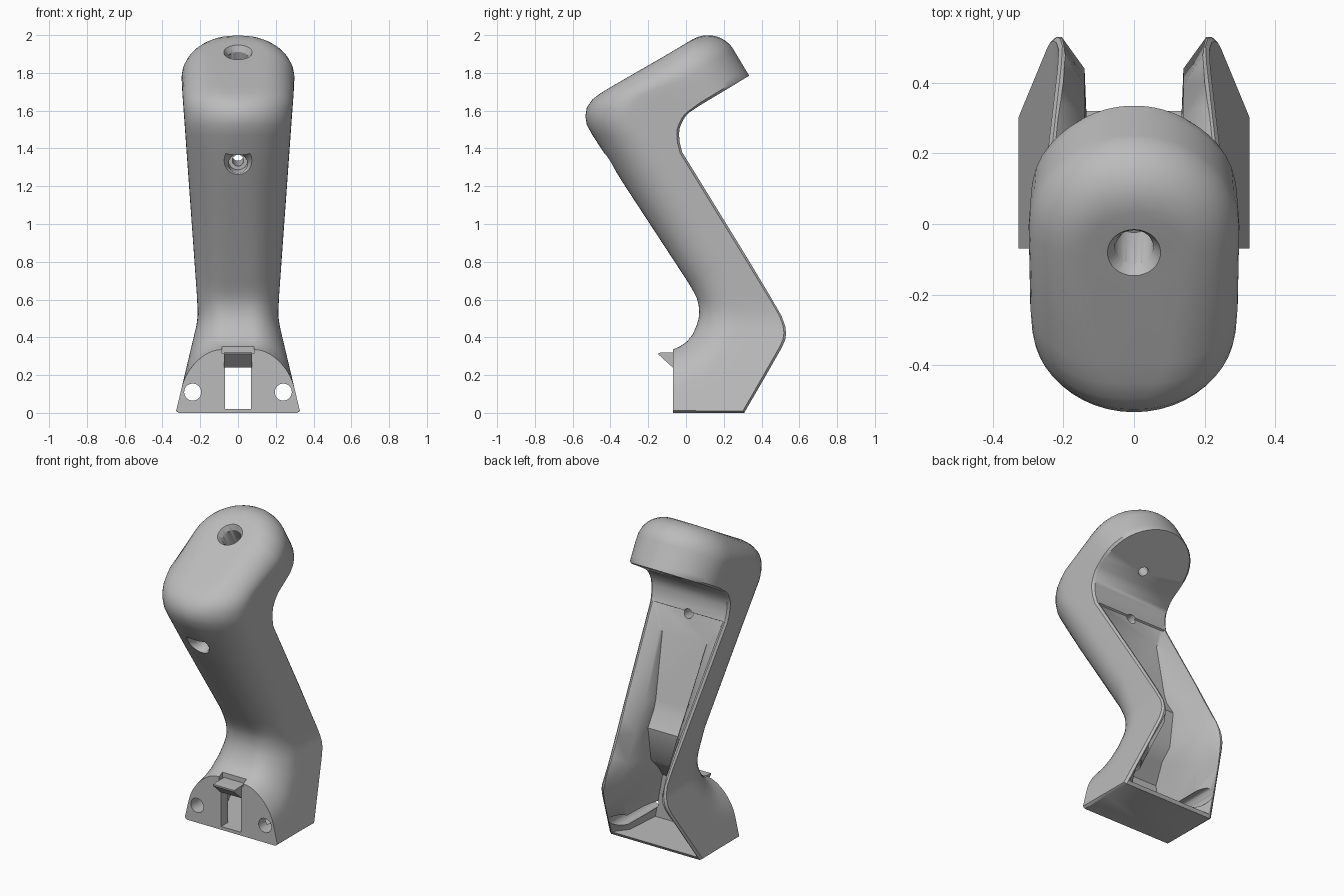
import bpy, bmesh, math
from mathutils import Vector, Matrix

cube = bpy.data.objects.get("Cube")
if cube:
    bpy.data.objects.remove(cube, do_unlink=True)

grey = bpy.data.materials.new("plain grey")
grey.use_nodes = True
tone = (0.5, 0.5, 0.5, 1)
grey.diffuse_color = tone
grey.node_tree.nodes["Principled BSDF"].inputs["Base Color"].default_value = tone


def finish(name, bm):
    bmesh.ops.recalc_face_normals(bm, faces=bm.faces[:])
    mesh = bpy.data.meshes.new(name)
    bm.to_mesh(mesh)
    bm.free()
    mesh.materials.append(grey)
    ob = bpy.data.objects.new(name, mesh)
    bpy.context.scene.collection.objects.link(ob)
    return ob


def loft(name, rings):
    """Skin closed rings of equal length and cap both ends."""
    bm = bmesh.new()
    rows = [[bm.verts.new(p) for p in ring] for ring in rings]
    n = len(rows[0])
    for a, b in zip(rows, rows[1:]):
        for i in range(n):
            j = (i + 1) % n
            bm.faces.new((a[i], a[j], b[j], b[i]))
    bm.faces.new(rows[0])
    bm.faces.new(rows[-1])
    return finish(name, bm)


def mirrored(half):
    return half + [Vector((-p.x, p.y, p.z)) for p in reversed(half)]


def half_width(z):
    """Half width of the body: flared foot, narrow wrist, wide head."""
    keys = [(0, .33), (.40, .235), (.47, .218), (.53, .212), (.6, .216),
            (1.7, .295), (1.8, .3), (9, .3)]
    for (z0, w0), (z1, w1) in zip(keys, keys[1:]):
        if z <= z1:
            return w0 + (w1 - w0) * (z - z0) / (z1 - z0)


def body_ring(back, direction, wall, arc):
    """Section with a bevelled back rim, a side wall and a front corner arc."""
    u = arc[0][0]
    shape = [(u * .95, 0), (u, .012)] + [(u, wall * i / 4) for i in (1, 2, 3)] + arc
    b = Vector((0, *back))
    half = []
    for u, t in shape:
        p = b + direction * t
        p.x = max(u, .01) * half_width(max(p.z, 0))
        half.append(p)
    return mirrored(half)


QUARTER = [math.pi / 2 * i / 12 for i in range(13)]


def arm_ring(back, front, rx, rt):
    d = Vector((0, *front)) - Vector((0, *back))
    wall = d.length - rt
    arc = [(1 - rx + rx * math.cos(a), wall + rt * math.sin(a)) for a in QUARTER]
    return body_ring(back, d.normalized(), wall, arc)


# Body: foot, wrist, arm and bent corner (back point, front point, corner size)
stations = [
    ((-.07, 0), (-.07, .335), .65, .20),
    ((.13, 0), (-.03, .353), .65, .20),
    ((.308, 0), (.005, .378), .65, .20),
    ((.42, .193), (.035, .415), .68, .20),
    ((.505, .342), (.057, .465), .70, .20),
    ((.525, .385), (.067, .50), .70, .20),
    ((.53, .42), (.07, .535), .70, .20),
    ((.525, .46), (.067, .57), .72, .20),
    ((.505, .515), (.058, .605), .74, .20),
    ((.45, .61), (.038, .645), .75, .20),
    ((.30, .86), (.012, .69), .75, .20),
    ((-.02, 1.38), (-.32, 1.197), .85, .22),
    ((-.033, 1.43), (-.42, 1.355), .9, .23),
    ((-.037, 1.475), (-.495, 1.47), .97, .25),
    ((-.034, 1.505), (-.525, 1.525), 1, .25),
    ((-.025, 1.53), (-.533, 1.57), 1, .25),
    ((-.012, 1.555), (-.525, 1.617), .97, .24),
    ((.003, 1.577), (-.495, 1.66), .9, .22),
    ((.02, 1.592), (-.45, 1.694), .8, .2),
    ((.045, 1.609), (-.39, 1.73), .68, .17),
]
rings = [arm_ring(*s) for s in stations]

# Rounded head end: half-round plan with a filleted top edge
R, H, FILLET = .3, .32, .16
flat = R - FILLET
along, normal = Vector((.857, .515)), Vector((0, -.515, .857))
start = Vector((.335, 1.785)) - along * R
for deg in (0, 10, 20, 28, 36, 44, 52, 60, 67, 73, 78, 82, 85, 88):
    s = R * math.sin(math.radians(deg))
    sweep = math.acos(max(s - flat, 0) / FILLET) / (math.pi / 2)
    arc = []
    for q in QUARTER:
        rho = flat + FILLET * math.cos(q * sweep)
        arc.append((math.sqrt(max(rho ** 2 - s ** 2, 0)) / R,
                    H - FILLET + FILLET * math.sin(q * sweep)))
    rings.append(body_ring(start + along * s, normal, H - FILLET, arc))
body = loft("handle_body", rings)


# Cutters
def cavity_ring(back, floor, rim, inner):
    b, c = Vector((0, *back)), Vector((0, *floor))
    d = c - b
    depth = d.length
    d.normalize()
    half = []
    for x, t in ((rim, -.06), (rim, 0), (inner, min(.09, depth * .8)), (inner * .92, depth)):
        p = b + d * t
        p.x = x
        half.append(p)
    return mirrored(half)


def box(name, lo, hi):
    bm = bmesh.new()
    bmesh.ops.create_cube(bm, size=1)
    for v in bm.verts:
        v.co = Vector([l + (h - l) * (c + .5) for l, h, c in zip(lo, hi, v.co)])
    return finish(name, bm)


def drill(name, p, d, t0, t1, r0, r1):
    """Cylinder or cone along d from p, between distances t0 and t1."""
    d = Vector(d).normalized()
    bm = bmesh.new()
    turn = d.to_track_quat('Z', 'Y').to_matrix().to_4x4()
    bmesh.ops.create_cone(bm, cap_ends=True, segments=32, radius1=r0, radius2=r1, depth=t1 - t0,
                          matrix=Matrix.Translation(Vector(p) + d * (t0 + t1) / 2) @ turn)
    return finish(name, bm)


cavity = loft("cavity_cutter", [cavity_ring(*s) for s in (
    ((-.02, 1.38), (-.03, 1.374), .25, .245),
    ((.06, 1.25), (.015, 1.225), .24, .17),
    ((.30, .86), (.12, .84), .215, .14),
    ((.345, .785), (.14, .78), .208, .14),
    ((.40, .69), (.20, .685), .20, .14),
    ((.48, .56), (.17, .47), .195, .14),
    ((.53, .42), (.10, .40), .205, .14),
    ((.46, .264), (.0, .30), .25, .18),
    ((.322, .02), (.0, .02), .305, .235))])
top, down = (0, -.08, 1.908), (0, .515, -.857)
front, inward = (0, -.39, 1.315), (0, .37, .05)
cutters = [
    cavity,
    box("slot_cutter", (-.07, -.3, .021), (.07, .05, .24)),
    box("notch_cutter", (-.085, -.3, .315), (.085, -.035, .5)),
    drill("top_hole_rim", top, down, -.03, .03, .095, .055),
    drill("top_hole_bore", top, down, -.05, .2, .055, .055),
    drill("top_hole", top, down, .1, .5, .03, .03),
    drill("front_hole_rim", front, inward, -.03, .03, .09, .05),
    drill("front_hole_bore", front, inward, -.15, .16, .05, .05),
    drill("front_hole", front, inward, .1, .5, .03, .03),
]
for x in (-.24, .24):
    cutters.append(drill("screw_hole", (x, -.3, .11), (0, 1, 0), 0, 1, .045, .045))

for c in cutters:
    c.hide_render = True
    m = body.modifiers.new(c.name, 'BOOLEAN')
    m.operation = 'DIFFERENCE'
    m.solver = 'EXACT'
    m.object = c
bpy.context.view_layer.update()
graph = bpy.context.evaluated_depsgraph_get()
result = bpy.data.meshes.new_from_object(body.evaluated_get(graph))
body.modifiers.clear()
body.data = result
for c in cutters:
    bpy.data.objects.remove(c, do_unlink=True)

# Latch hook above the front slot
hook = [(-.145, .318), (-.10, .32), (-.03, .32), (-.03, .24), (-.07, .24), (-.145, .308)]
loft("latch_hook", [[(x, y, z) for y, z in hook] for x in (-.075, .075)])

bpy.ops.object.select_all(action='DESELECT')
body.select_set(True)
bpy.context.view_layer.objects.active = body
bpy.ops.object.shade_smooth_by_angle(angle=math.radians(38))
